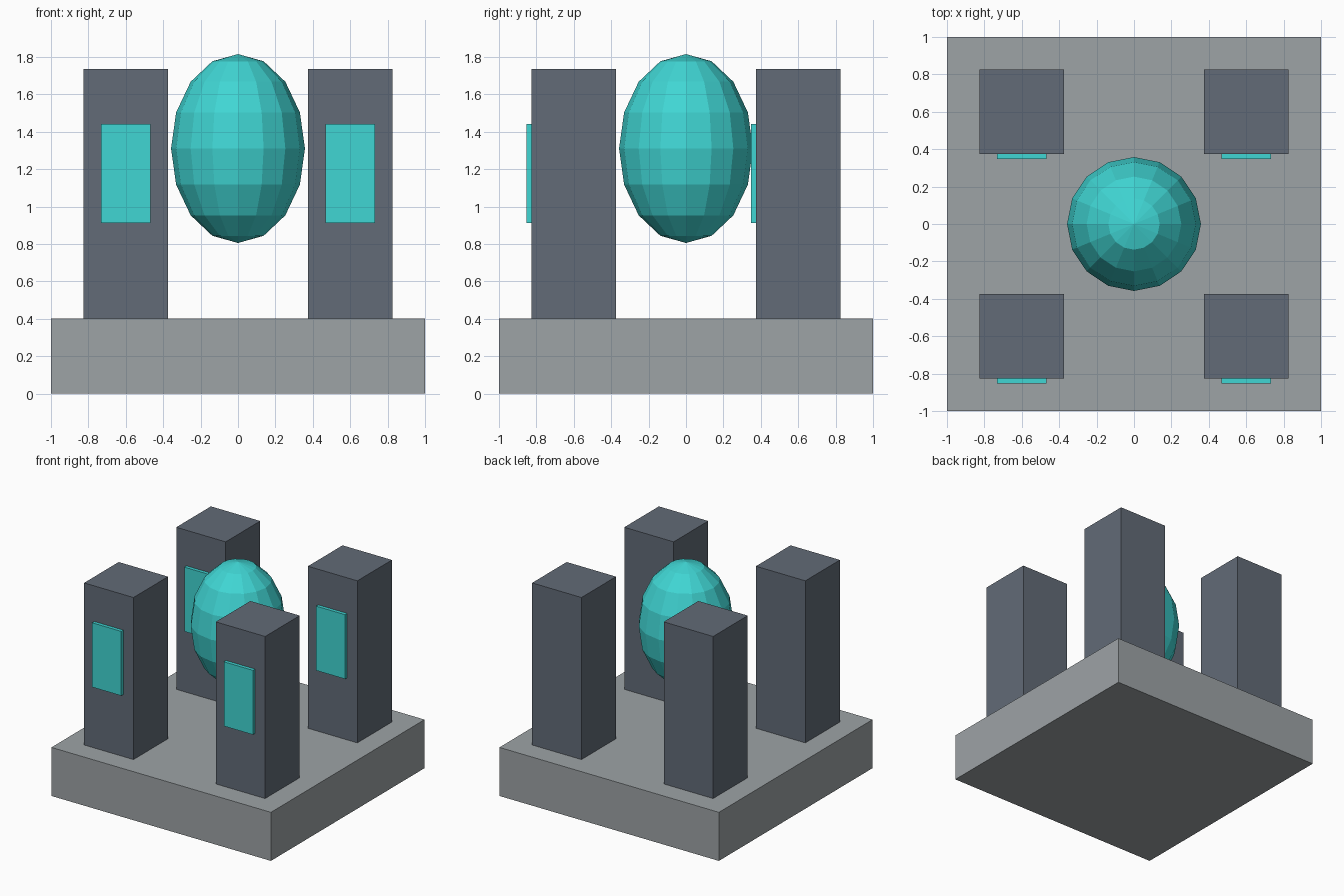
import bpy

cube = bpy.data.objects.get("Cube")
if cube:
    bpy.data.objects.remove(cube, do_unlink=True)


def make_material(name, rgb):
    mat = bpy.data.materials.new(name)
    mat.use_nodes = True
    mat.diffuse_color = (*rgb, 1)
    mat.node_tree.nodes["Principled BSDF"].inputs["Base Color"].default_value = (*rgb, 1)
    return mat


def finish(obj, name, mat, scale):
    obj.name = name
    obj.scale = scale
    bpy.ops.object.transform_apply(location=False, rotation=False, scale=True)
    obj.data.materials.append(mat)


def box(name, mat, center, size):
    bpy.ops.mesh.primitive_cube_add(size=1, location=center)
    finish(bpy.context.object, name, mat, size)


stone = make_material("stone grey", (0.337, 0.366, 0.381))
slate = make_material("slate grey", (0.122, 0.147, 0.184))
teal = make_material("glowing teal", (0.051, 0.672, 0.658))

# Square plinth
box("base", stone, (0, 0, 0.2), (2, 2, 0.4))

# Four pillars, each with a panel on its front face
PILLAR_WIDTH, PILLAR_HEIGHT, PANEL_DEPTH = 0.45, 1.335, 0.028
for depth_name, y in (("front", -0.6), ("back", 0.6)):
    for side_name, x in (("right", -0.6), ("left", 0.6)):
        label = f"{depth_name}_{side_name}"
        box(f"{label}_pillar", slate, (x, y, 0.4 + PILLAR_HEIGHT / 2),
            (PILLAR_WIDTH, PILLAR_WIDTH, PILLAR_HEIGHT))
        box(f"{label}_panel", teal,
            (x, y - PILLAR_WIDTH / 2 - PANEL_DEPTH / 2, 1.177),
            (0.265, PANEL_DEPTH, 0.53))

# Faceted floating core
bpy.ops.mesh.primitive_uv_sphere_add(segments=16, ring_count=8, radius=1,
                                     location=(0, 0, 1.31))
finish(bpy.context.object, "floating_core", teal, (0.358, 0.358, 0.505))
